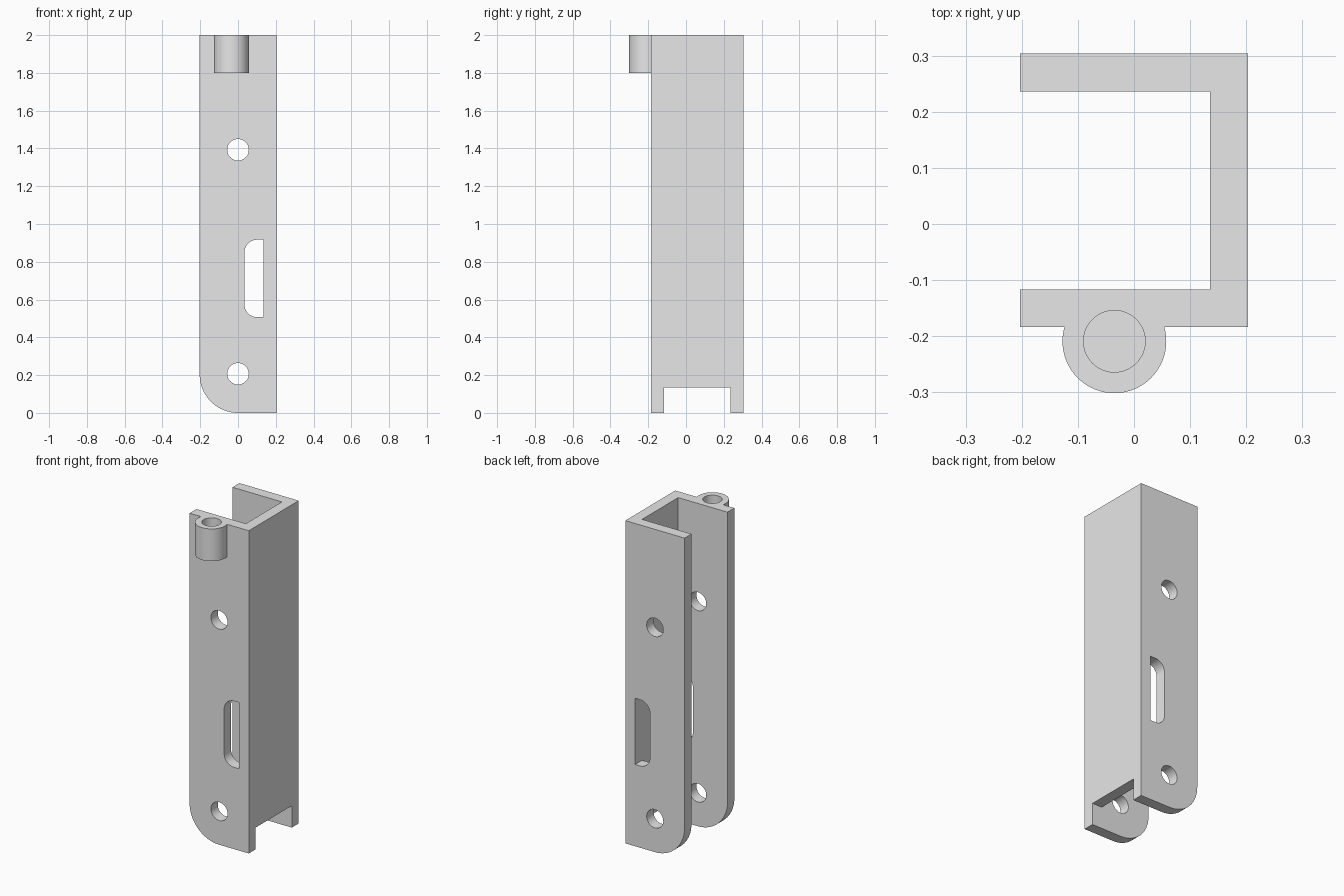
import bpy
import bmesh
from math import cos, sin, pi, radians
from mathutils import Vector

if "Cube" in bpy.data.objects:
    bpy.data.objects.remove(bpy.data.objects["Cube"], do_unlink=True)

grey = bpy.data.materials.new("plain_grey")
grey.use_nodes = True
grey.diffuse_color = (0.8, 0.8, 0.8, 1)
grey.node_tree.nodes["Principled BSDF"].inputs["Base Color"].default_value = (0.8, 0.8, 0.8, 1)

# Main dimensions
HALF_W = 0.203
FRONT, BACK = -0.184, 0.304
WALL = 0.0675
HEIGHT = 2.0
WEB_IN = HALF_W - WALL
BOSS_X, BOSS_Y = -0.035, -0.209


def arc(cx, cy, r, start, end, steps):
    """Points on an arc, angles in degrees."""
    return [(cx + r * cos(radians(start + (end - start) * i / steps)),
             cy + r * sin(radians(start + (end - start) * i / steps)))
            for i in range(steps + 1)]


def circle(cx, cy, r, steps=48):
    return arc(cx, cy, r, 0, 360, steps)[:-1]


def prism(name, outline, low, high, axis):
    """Extrude an outline along y (outline in xz) or z (outline in xy)."""
    bm = bmesh.new()
    verts = [bm.verts.new((a, low, b) if axis == "y" else (a, b, low)) for a, b in outline]
    face = bm.faces.new(verts)
    ext = bmesh.ops.extrude_face_region(bm, geom=[face])
    move = Vector((0, high - low, 0)) if axis == "y" else Vector((0, 0, high - low))
    bmesh.ops.translate(bm, vec=move, verts=[g for g in ext["geom"] if isinstance(g, bmesh.types.BMVert)])
    bmesh.ops.recalc_face_normals(bm, faces=bm.faces)
    mesh = bpy.data.meshes.new(name)
    bm.to_mesh(mesh)
    bm.free()
    mesh.materials.append(grey)
    obj = bpy.data.objects.new(name, mesh)
    bpy.context.collection.objects.link(obj)
    return obj


def rect(x0, x1, y0, y1):
    return [(x0, y0), (x1, y0), (x1, y1), (x0, y1)]


def combine(target, tool, operation):
    """Apply a boolean and discard the tool."""
    tool.hide_render = True
    mod = target.modifiers.new(tool.name, "BOOLEAN")
    mod.operation = operation
    mod.solver = "EXACT"
    mod.object = tool
    bpy.context.view_layer.objects.active = target
    bpy.ops.object.modifier_apply(modifier=mod.name)
    bpy.data.objects.remove(tool, do_unlink=True)


# Channel body with its rounded lower corner
side = [(HALF_W, 0), (HALF_W, HEIGHT), (-HALF_W, HEIGHT)]
side += arc(0, HALF_W, HALF_W, 180, 270, 20)
channel = prism("channel_bracket", side, FRONT, BACK, "y")

# Hollow between the two flanges, and the notch under the web
inner_front, inner_back = FRONT + WALL, BACK - WALL
combine(channel, prism("hollow", rect(-1, WEB_IN, inner_front, inner_back), -1, 3, "z"), "DIFFERENCE")
combine(channel, prism("notch", rect(0, 1, inner_front, inner_back), -1, 0.135, "z"), "DIFFERENCE")

# Round holes through both flanges
for z in (0.207, 1.393):
    combine(channel, prism("bolt_hole", circle(0, z, 0.057), -1, 1, "y"), "DIFFERENCE")

# Slot beside the web, rounded on its open side
slot_x, slot_low, slot_high, slot_r = 0.034, 0.507, 0.917, 0.067
slot = [(WEB_IN, slot_low), (WEB_IN, slot_high)]
slot += arc(slot_x + slot_r, slot_high - slot_r, slot_r, 90, 180, 12)
slot += arc(slot_x + slot_r, slot_low + slot_r, slot_r, 180, 270, 12)
combine(channel, prism("slot", slot, -1, 1, "y"), "DIFFERENCE")

# Boss on the front flange with a blind bore from above
combine(channel, prism("boss", circle(BOSS_X, BOSS_Y, 0.0925, 64), 1.8, HEIGHT, "z"), "UNION")
combine(channel, prism("bore", circle(BOSS_X, BOSS_Y, 0.055), 1.84, 2.2, "z"), "DIFFERENCE")

# Smooth curves, sharp edges
bpy.ops.object.select_all(action="DESELECT")
channel.select_set(True)
bpy.context.view_layer.objects.active = channel
bpy.ops.object.shade_smooth_by_angle(angle=pi / 6)
